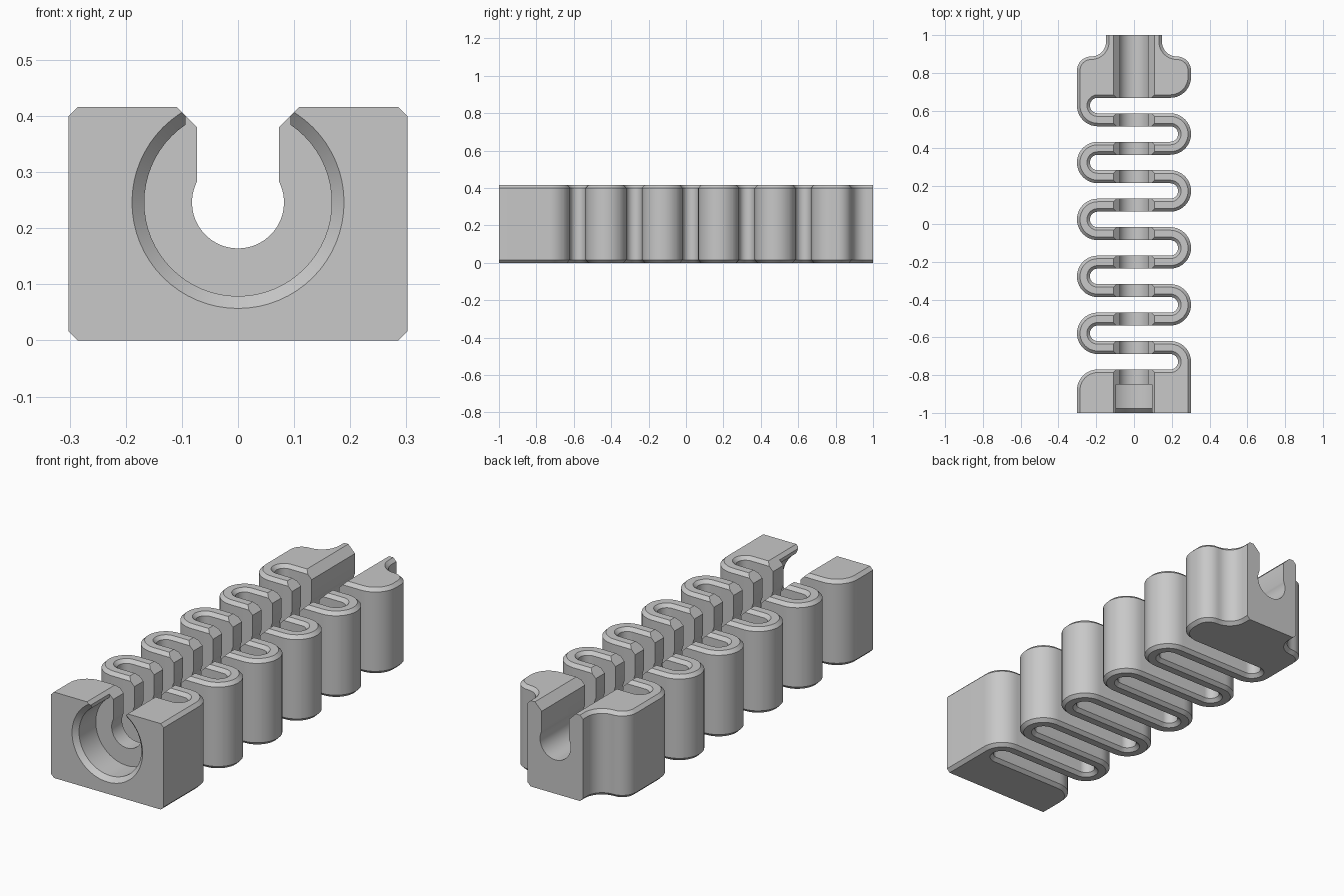
import bpy, bmesh, math
from mathutils import Vector

HEIGHT, HALF_W, CHAMFER = 0.416, 0.302, 0.016
PITCH, GAP = 0.1507, 0.041          # slot spacing, half the slot width
TURN = PITCH - GAP                  # outer radius of each bend
SLOT_END = HALF_W - TURN + GAP      # how far each slot reaches across
FIRST_SLOT = 0.627
BORE_Z = 0.246

old = bpy.data.objects.get("Cube")
if old:
    bpy.data.objects.remove(old)

grey = bpy.data.materials.new("grey plastic")
grey.use_nodes = True
colour = (0.578, 0.578, 0.578, 1)
grey.diffuse_color = colour
grey.node_tree.nodes["Principled BSDF"].inputs["Base Color"].default_value = colour


def rounded(corners, steps=10):
    """Replace each (x, y, radius) right-angle corner by an arc."""
    pts = []
    for i, (x, y, r) in enumerate(corners):
        p = Vector((x, y))
        if r == 0:
            pts.append(p)
            continue
        a = (Vector(corners[i - 1][:2]) - p).normalized() * r
        b = (Vector(corners[(i + 1) % len(corners)][:2]) - p).normalized() * r
        for k in range(steps + 1):
            t = math.pi / 2 * k / steps
            pts.append(p + a * (1 - math.sin(t)) + b * (1 - math.cos(t)))
    clean = []
    for p in pts:
        if not clean or (p - clean[-1]).length > 1e-3:
            clean.append(p)
    return clean


def make_object(name, bm):
    bmesh.ops.recalc_face_normals(bm, faces=bm.faces)
    mesh = bpy.data.meshes.new(name)
    bm.to_mesh(mesh)
    bm.free()
    mesh.materials.append(grey)
    obj = bpy.data.objects.new(name, mesh)
    bpy.context.collection.objects.link(obj)
    return obj


def prism(points, move):
    """Extrude a closed loop of 3D points."""
    bm = bmesh.new()
    face = bm.faces.new([bm.verts.new(p) for p in points])
    out = bmesh.ops.extrude_face_region(bm, geom=[face])
    verts = [g for g in out["geom"] if isinstance(g, bmesh.types.BMVert)]
    bmesh.ops.translate(bm, verts=verts, vec=move)
    bmesh.ops.recalc_face_normals(bm, faces=bm.faces)
    return bm


def slot(index, side):
    """Corners of one slot, entered from the given side, front edge first."""
    y = FIRST_SLOT - index * PITCH
    return [(side * HALF_W, y - GAP, TURN),
            (-side * SLOT_END, y - GAP, GAP),
            (-side * SLOT_END, y + GAP, GAP),
            (side * HALF_W, y + GAP, TURN)]


# Serpentine outline: slots alternate between the two sides
outline = [(-HALF_W, -1, 0), (HALF_W, -1, 0)]
for i in (8, 6, 4, 2, 0):
    outline += slot(i, 1)
shoulder = [(HALF_W, 0.887, 0.075), (0.148, 0.887, 0.078), (0.148, 1, 0)]
outline += shoulder + [(-x, y, r) for x, y, r in reversed(shoulder)]
for i in (1, 3, 5, 7, 9):
    outline += reversed(slot(i, -1))

# Body with chamfered top and bottom rims, ends left square
bm = prism([(p.x, p.y, 0) for p in rounded(outline)], (0, 0, HEIGHT))
rims = []
for e in bm.edges:
    a, b = (v.co for v in e.verts)
    on_end = abs(a.y) > 0.999 and abs(b.y) > 0.999
    if abs(a.z - b.z) < 1e-5 and not on_end:
        rims.append(e)
bmesh.ops.bevel(bm, geom=rims, offset=CHAMFER, segments=1, affect="EDGES",
                clamp_overlap=False)
# Split the long caps along the middle of every rib
for i in range(9):
    bmesh.ops.bisect_plane(bm, geom=bm.verts[:] + bm.edges[:] + bm.faces[:],
                           plane_co=(0, FIRST_SLOT - (i + 0.5) * PITCH, 0),
                           plane_no=(0, 1, 0), dist=1e-5)
bmesh.ops.triangulate(bm, faces=[f for f in bm.faces if len(f.verts) > 4])
body = make_object("spring_body", bm)

# Keyhole channel with a flared mouth
bore, half_slit = 0.082, 0.073
start = math.acos(half_slit / bore)
sweep = math.pi + 2 * start
profile = [(0.143, 0.45), (half_slit, 0.38)]
for k in range(41):
    t = start - sweep * k / 40
    profile.append((bore * math.cos(t), BORE_Z + bore * math.sin(t)))
profile += [(-half_slit, 0.38), (-0.143, 0.45)]
channel = make_object("channel_cutter",
                      prism([(x, -1.1, z) for x, z in profile], (0, 2.2, 0)))

# Round socket in the front with a tapered lip
bm = bmesh.new()
rings = []
for y, r in ((-1.02, 0.209), (-0.978, 0.167), (-0.85, 0.167)):
    rings.append([bm.verts.new((r * math.cos(k * math.tau / 64), y,
                                BORE_Z + r * math.sin(k * math.tau / 64)))
                  for k in range(64)])
for a, b in zip(rings, rings[1:]):
    for k in range(64):
        n = (k + 1) % 64
        bm.faces.new((a[k], a[n], b[n], b[k]))
bm.faces.new(rings[0])
bm.faces.new(rings[-1])
socket = make_object("socket_cutter", bm)

# Straight mouth above the socket
mouth = make_object("mouth_cutter", prism(
    [(-0.094, -1.1, 0.3), (0.094, -1.1, 0.3),
     (0.094, -1.1, 0.5), (-0.094, -1.1, 0.5)], (0, 0.25, 0)))

# Cut the openings, then tidy up
bpy.ops.object.select_all(action="DESELECT")
bpy.context.view_layer.objects.active = body
body.select_set(True)
for cutter in (channel, socket, mouth):
    cutter.hide_render = True
    mod = body.modifiers.new("cut", "BOOLEAN")
    mod.operation, mod.solver, mod.object = "DIFFERENCE", "EXACT", cutter
    bpy.ops.object.modifier_apply(modifier=mod.name)
    bpy.data.objects.remove(cutter)
bpy.ops.object.shade_smooth_by_angle(angle=math.radians(30))
